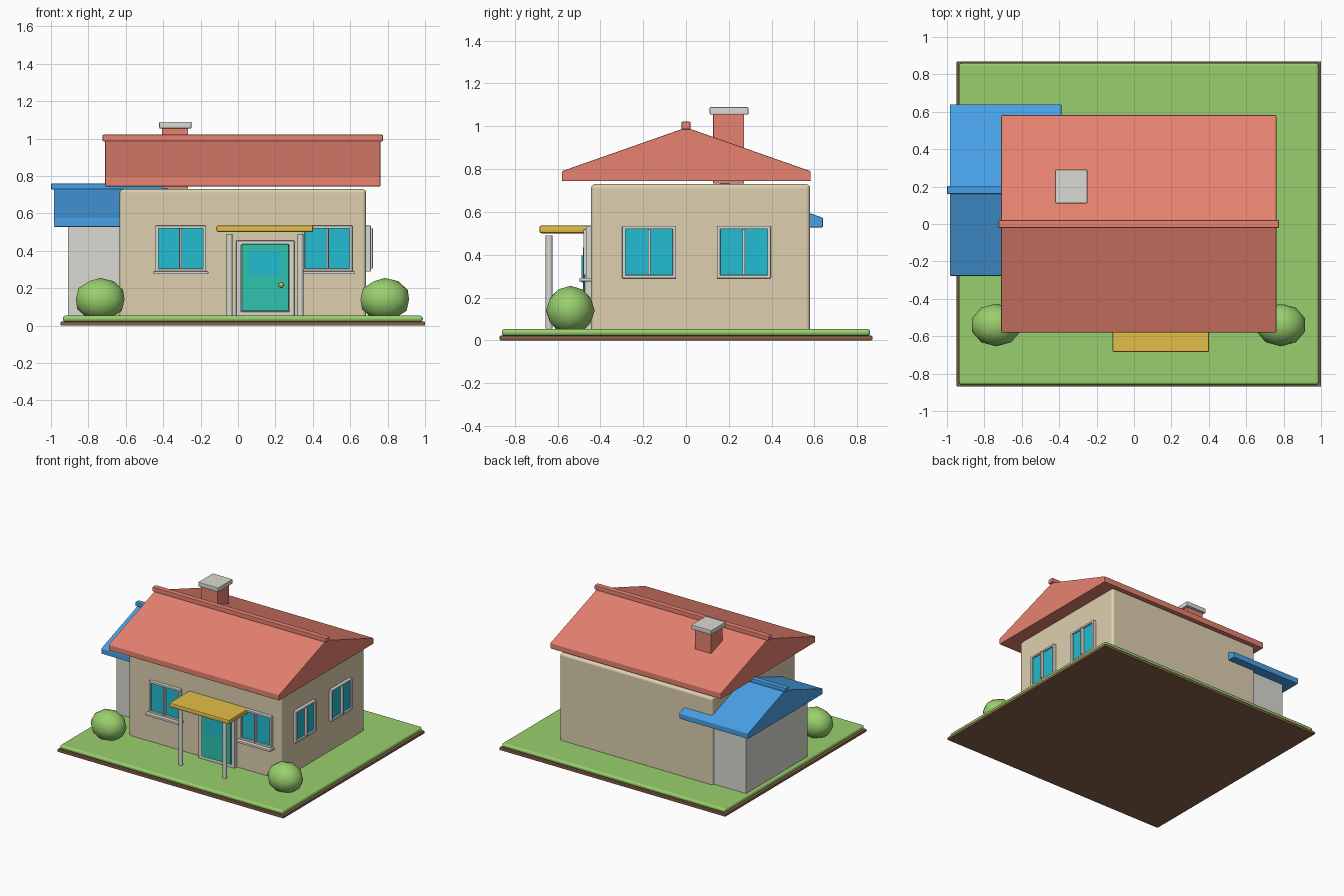
import bpy, bmesh, math

if "Cube" in bpy.data.objects:
    bpy.data.objects.remove(bpy.data.objects["Cube"])


def material(name, rgb):
    m = bpy.data.materials.new(name)
    lin = [(c / 255 / 12.92) if c / 255 <= 0.04045 else ((c / 255 + 0.055) / 1.055) ** 2.4 for c in rgb]
    m.diffuse_color = (*lin, 1)
    m.use_nodes = True
    m.node_tree.nodes["Principled BSDF"].inputs["Base Color"].default_value = m.diffuse_color
    return m


SOIL = material("soil brown", (138, 98, 74))
GRASS = material("grass green", (153, 207, 109))
WALL = material("wall beige", (222, 208, 176))
RED = material("roof red", (231, 130, 112))
BLUE = material("roof blue", (73, 162, 232))
GREY = material("light grey", (217, 218, 210))
GLASS = material("glass cyan", (34, 188, 209))
DOOR = material("door teal", (46, 196, 176))
GOLD = material("canopy yellow", (229, 191, 72))


def finish(name, bm, mat, bevel=0.0, segments=2, angle=35):
    bmesh.ops.recalc_face_normals(bm, faces=bm.faces)
    if bevel:
        bmesh.ops.bevel(bm, geom=bm.edges[:], offset=bevel, segments=segments,
                        profile=0.5, affect='EDGES')
    me = bpy.data.meshes.new(name)
    bm.to_mesh(me)
    bm.free()
    me.materials.append(mat)
    ob = bpy.data.objects.new(name, me)
    bpy.context.collection.objects.link(ob)
    bpy.ops.object.select_all(action='DESELECT')
    ob.select_set(True)
    bpy.context.view_layer.objects.active = ob
    bpy.ops.object.shade_smooth_by_angle(angle=math.radians(angle))
    if bevel:
        # keep the broad faces evenly shaded between rounded edges
        mod = ob.modifiers.new("weighted_normals", 'WEIGHTED_NORMAL')
        mod.keep_sharp = True
        mod.weight = 100
    return ob


def box(name, x, y, z, mat, bevel=0.0, segments=2):
    """Box from (min, max) ranges on each axis."""
    bm = bmesh.new()
    bmesh.ops.create_cube(bm, size=1)
    for v in bm.verts:
        v.co = [r[0] if c < 0 else r[1] for c, r in zip(v.co, (x, y, z))]
    return finish(name, bm, mat, bevel, segments)


def gable_roof(name, x, y, z_bottom, z_eave, z_peak, mat):
    """Solid five-sided gable profile extruded along x."""
    mid = (y[0] + y[1]) / 2
    profile = [(y[0], z_bottom), (y[1], z_bottom), (y[1], z_eave), (mid, z_peak), (y[0], z_eave)]
    bm = bmesh.new()
    face = bm.faces.new([bm.verts.new((x[0], py, pz)) for py, pz in profile])
    ext = bmesh.ops.extrude_face_region(bm, geom=[face])
    moved = [g for g in ext["geom"] if isinstance(g, bmesh.types.BMVert)]
    bmesh.ops.translate(bm, vec=(x[1] - x[0], 0, 0), verts=moved)
    return finish(name, bm, mat, 0.005, 2)


FRONT, RIGHT = -0.443, 0.685


def wall_box(name, side, u, d, z, mat, bevel=0.0):
    """Box on a wall: u runs along the wall, d is the distance outwards."""
    if side == "front":
        return box(name, u, (FRONT - d[1], FRONT - d[0]), z, mat, bevel)
    return box(name, (RIGHT + d[0], RIGHT + d[1]), u, z, mat, bevel)


def frame(name, side, u, z, t, depth, bottom=True):
    for s, e in (("left", (u[0], u[0] + t)), ("right", (u[1] - t, u[1]))):
        wall_box(f"{name}_frame_{s}", side, e, (-0.01, depth), z, GREY, 0.004)
    wall_box(f"{name}_frame_top", side, u, (-0.01, depth), (z[1] - t, z[1]), GREY, 0.004)
    if bottom:
        wall_box(f"{name}_frame_bottom", side, u, (-0.01, depth), (z[0], z[0] + t), GREY, 0.004)


def window(name, side, c, w, sill):
    u, z = (c - w / 2, c + w / 2), (0.289, 0.535)
    frame(name, side, u, z, 0.016, 0.025)
    wall_box(f"{name}_glass", side, (u[0] + 0.01, u[1] - 0.01), (-0.01, 0.012), (0.3, 0.525), GLASS)
    wall_box(f"{name}_mullion", side, (c - 0.006, c + 0.006), (0, 0.036), (0.305, 0.519), GREY, 0.002)
    if sill:
        wall_box(f"{name}_sill", side, (u[0] - 0.012, u[1] + 0.012), (-0.01, 0.055),
                 (0.275, 0.292), GREY, 0.004)


# Ground
box("soil_base", (-0.948, 1.0), (-0.87, 0.87), (0, 0.022), SOIL, 0.005)
box("lawn", (-0.936, 0.988), (-0.86, 0.86), (0.02, 0.054), GRASS, 0.015, 3)

# Main house with roof and ridge
box("house_walls", (-0.633, RIGHT), (FRONT, 0.58), (0.03, 0.73), WALL, 0.02, 3)
gable_roof("main_roof", (-0.71, 0.761), (-0.58, 0.582), 0.744, 0.79, 0.994, RED)
box("main_ridge", (-0.725, 0.776), (-0.022, 0.022), (0.985, 1.022), RED, 0.008)

# Chimney
box("chimney", (-0.407, -0.267), (0.127, 0.272), (0.732, 1.06), RED, 0.004)
box("chimney_cap", (-0.422, -0.248), (0.11, 0.292), (1.054, 1.09), GREY, 0.007)

# Side annex
box("annex_walls", (-0.91, -0.46), (-0.2, 0.56), (0.03, 0.535), GREY, 0.006)
gable_roof("annex_roof", (-0.984, -0.388), (-0.277, 0.64), 0.528, 0.572, 0.737, BLUE)
box("annex_ridge", (-1.0, -0.376), (0.16, 0.204), (0.728, 0.76), BLUE, 0.007)

# Windows
window("front_window_left", "front", -0.306, 0.27, True)
window("front_window_right", "front", 0.477, 0.27, True)
window("side_window_front", "right", -0.172, 0.252, False)
window("side_window_back", "right", 0.27, 0.252, False)

# Front door
frame("door", "front", (-0.01, 0.301), (0.052, 0.455), 0.026, 0.03, False)
wall_box("door_threshold", "front", (-0.01, 0.301), (-0.01, 0.03), (0.045, 0.075), GREY, 0.004)
wall_box("door_panel", "front", (0.019, 0.272), (-0.01, 0.038), (0.078, 0.436), DOOR, 0.004)
wall_box("door_glass", "front", (0.062, 0.228), (0.036, 0.044), (0.27, 0.396), GLASS)
bm = bmesh.new()
bmesh.ops.create_uvsphere(bm, u_segments=12, v_segments=8, radius=0.014)
finish("door_knob", bm, GOLD, angle=60).location = (0.231, FRONT - 0.047, 0.218)

# Porch canopy and posts
box("porch_canopy", (-0.115, 0.402), (-0.685, FRONT + 0.01), (0.5, 0.536), GOLD, 0.01)
for side, cx in (("left", -0.045), ("right", 0.334)):
    bm = bmesh.new()
    bmesh.ops.create_cone(bm, cap_ends=True, segments=12, radius1=0.0165, radius2=0.0165, depth=0.435)
    finish(f"porch_post_{side}", bm, GREY).location = (cx, -0.639, 0.2725)

# Rounded bushes
for side, cx in (("left", -0.737), ("right", 0.785)):
    bm = bmesh.new()
    bmesh.ops.create_icosphere(bm, subdivisions=2, radius=1)
    ext = [max(abs(v.co[i]) for v in bm.verts) for i in range(3)]
    for v in bm.verts:
        v.co = [c / e * r for c, e, r in zip(v.co, ext, (0.13, 0.114, 0.115))]
    finish(f"bush_{side}", bm, GRASS, angle=60).location = (cx, -0.54, 0.14)
